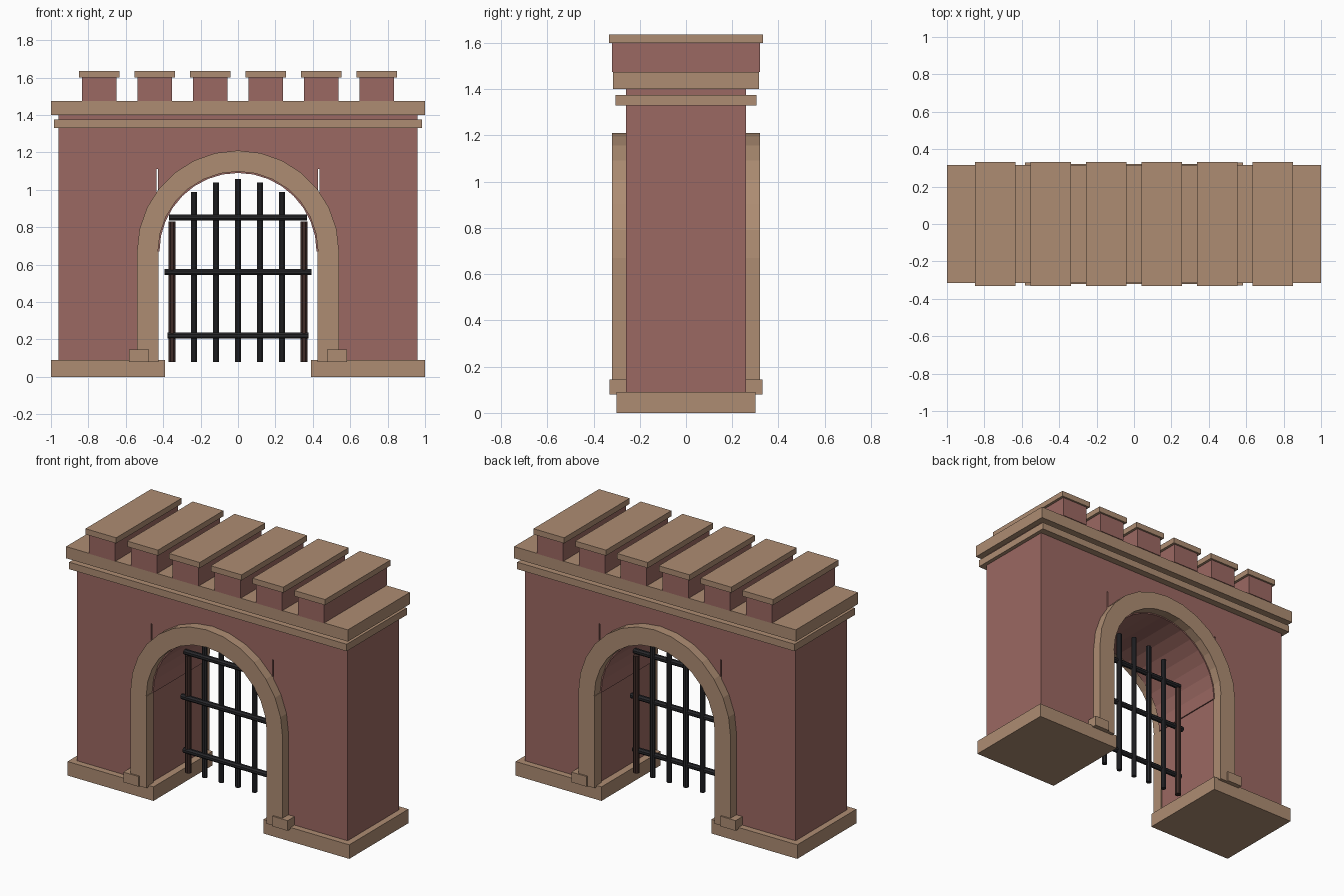
import bpy, bmesh, math
from mathutils import Matrix

if "Cube" in bpy.data.objects:
    bpy.data.objects.remove(bpy.data.objects["Cube"])


def material(name, rgb):
    m = bpy.data.materials.new(name)
    m.diffuse_color = (*rgb, 1)
    m.use_nodes = True
    m.node_tree.nodes["Principled BSDF"].inputs["Base Color"].default_value = m.diffuse_color
    return m


STONE = material("tan stone", (0.42, 0.265, 0.17))
BRICK = material("red brick", (0.33, 0.14, 0.122))
IRON = material("dark iron", (0.020, 0.020, 0.023))
RUST = material("brown iron", (0.05, 0.025, 0.021))


def finish(bm, name, mat):
    bmesh.ops.recalc_face_normals(bm, faces=bm.faces)
    me = bpy.data.meshes.new(name)
    bm.to_mesh(me)
    bm.free()
    me.materials.append(mat)
    ob = bpy.data.objects.new(name, me)
    bpy.context.collection.objects.link(ob)
    return ob


def box(name, mat, x0, x1, y0, y1, z0, z1):
    bm = bmesh.new()
    bmesh.ops.create_cube(bm, size=1)
    for v in bm.verts:
        v.co = (x0 if v.co.x < 0 else x1, y0 if v.co.y < 0 else y1, z0 if v.co.z < 0 else z1)
    return finish(bm, name, mat)


def prism(name, mat, profile, y0, y1):
    """Extrude an x-z outline along y."""
    bm = bmesh.new()
    f = bm.faces.new([bm.verts.new((x, y0, z)) for x, z in profile])
    out = bmesh.ops.extrude_face_region(bm, geom=[f])
    for v in out["geom"]:
        if isinstance(v, bmesh.types.BMVert):
            v.co.y = y1
    return finish(bm, name, mat)


def rod(name, mat, r, centre, length, axis):
    bm = bmesh.new()
    rot = Matrix.Rotation(math.pi / 2, 4, 'Y') if axis == 'X' else Matrix()
    mtx = Matrix.Translation(centre) @ rot @ Matrix.Rotation(math.pi / 8, 4, 'Z')
    bmesh.ops.create_cone(bm, cap_ends=True, segments=8, radius1=r, radius2=r,
                          depth=length, matrix=mtx)
    return finish(bm, name, mat)


SPRING = 0.67


def arc(r, n):
    return [(r * math.cos(math.pi * i / n), SPRING + r * math.sin(math.pi * i / n))
            for i in range(n + 1)]


# Wall: two piers, arch filling with narrow joints, band above
for s, side in ((-1, "left"), (1, "right")):
    xs = lambda a, b: sorted((s * a, s * b))
    box(side + "_plinth", STONE, *xs(0.39, 1.0), -0.30, 0.30, 0, 0.09)
    box(side + "_pier", BRICK, *xs(0.435, 0.96), -0.26, 0.26, 0.09, 1.11)
    # Jambs and their foot blocks on both faces
    for t, face in ((-1, "front"), (1, "back")):
        ys = lambda a, b: sorted((t * a, t * b))
        box(f"{face}_{side}_jamb", STONE, *xs(0.425, 0.54), *ys(0.25, 0.32), 0.08, SPRING)
        box(f"{face}_{side}_jamb_foot", STONE, *xs(0.475, 0.583), *ys(0.25, 0.33), 0.08, 0.145)
prism("arch_filling", BRICK, arc(0.42, 16) + [(-0.427, SPRING), (-0.427, 1.11), (0.427, 1.11), (0.427, SPRING)],
      -0.26, 0.26)
box("upper_wall", BRICK, -0.96, 0.96, -0.26, 0.26, 1.11, 1.40)

# Arch rings on both faces
for y0, y1, face in ((-0.32, -0.25, "front"), (0.25, 0.32, "back")):
    prism(face + "_arch_ring", STONE, arc(0.54, 14) + arc(0.428, 14)[::-1], y0, y1)

# Cornices
box("lower_cornice", STONE, -0.985, 0.985, -0.305, 0.305, 1.33, 1.375)
box("upper_cornice", STONE, -1, 1, -0.315, 0.315, 1.40, 1.475)

# Battlements
for i in range(6):
    x = (i - 2.5) * 0.2965
    box("merlon", BRICK, x - 0.092, x + 0.092, -0.32, 0.32, 1.475, 1.60)
    box("merlon_cap", STONE, x - 0.109, x + 0.109, -0.332, 0.332, 1.60, 1.636)

# Portcullis
for i in range(-3, 4):
    top = (1.057, 1.04, 0.987, 0.83)[abs(i)]
    outer = abs(i) == 3
    rod("grille_upright", RUST if outer else IRON, 0.02 if outer else 0.0165,
        (i * 0.1175, 0, (top + 0.08) / 2), top - 0.08, 'Z')
for z, half in ((0.22, 0.378), (0.56, 0.393), (0.852, 0.37)):
    rod("grille_crossbar", IRON, 0.0175, (0, -0.008, z), 2 * half, 'X')
